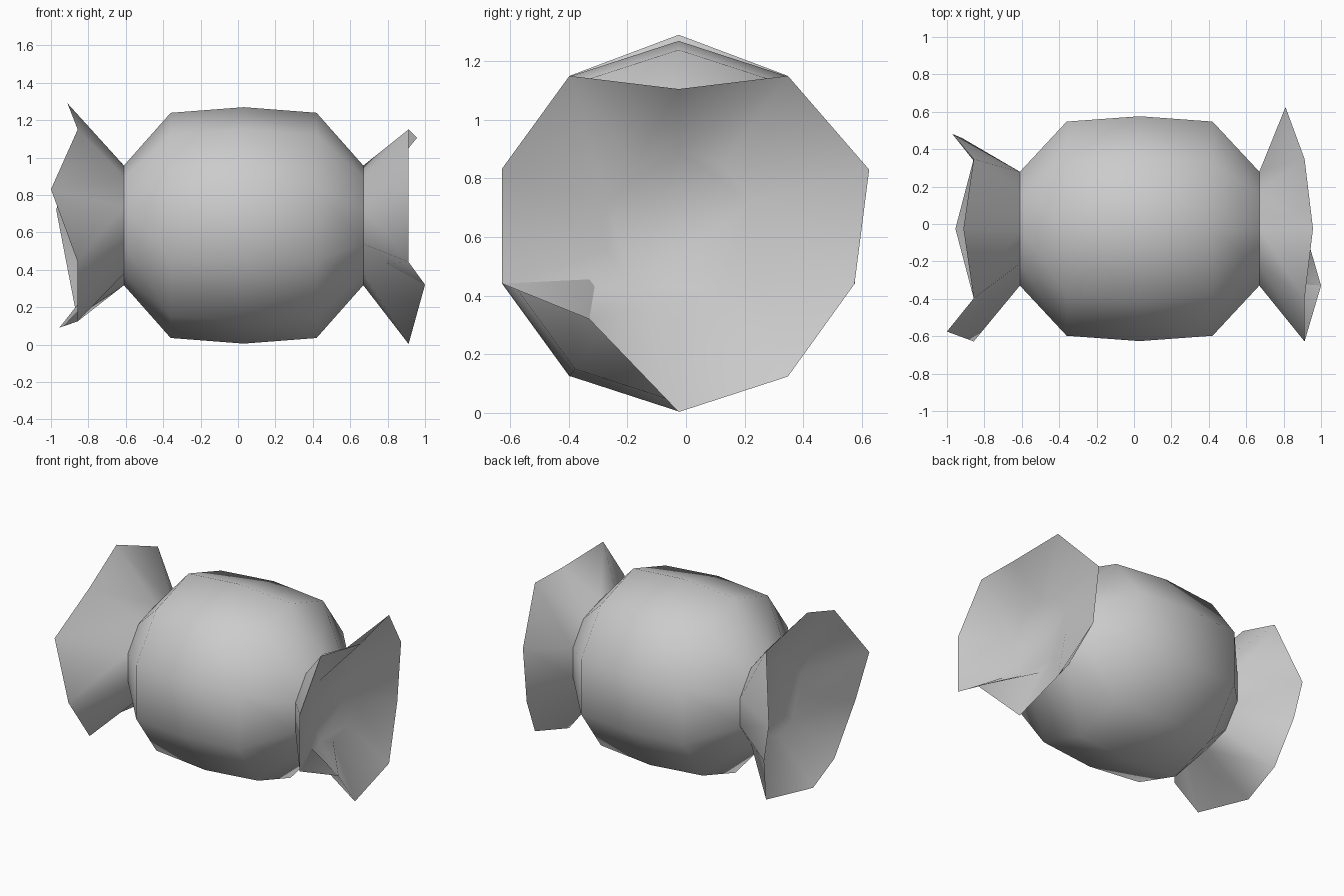
import bpy, bmesh
from math import sin, cos, radians

if "Cube" in bpy.data.objects:
    bpy.data.objects.remove(bpy.data.objects["Cube"])

CY, CZ, N = -0.025, 0.637, 10


def ring_points(x, r):
    # vertex 0 is the top, counting round towards +y
    return [(x, CY + r * sin(radians(36 * i)), CZ + r * cos(radians(36 * i))) for i in range(N)]


def loft(name, rings, cap=False, mirrored=False):
    # skin a row of rings; cap closes the last one
    bm = bmesh.new()
    loops = [[bm.verts.new(p) for p in ring] for ring in rings]
    for i in range(N):
        j = (i + 1) % N
        for a, b in zip(loops, loops[1:]):
            bm.faces.new((a[i], b[i], a[j]))
            bm.faces.new((a[j], b[i], b[j]))
    if cap:
        bm.faces.new(loops[-1][::-1])
    if mirrored:
        bmesh.ops.reverse_faces(bm, faces=bm.faces[:])
    me = bpy.data.meshes.new(name)
    bm.to_mesh(me)
    bm.free()
    ob = bpy.data.objects.new(name, me)
    bpy.context.collection.objects.link(ob)
    bpy.ops.object.select_all(action='DESELECT')
    ob.select_set(True)
    bpy.context.view_layer.objects.active = ob
    bpy.ops.object.shade_smooth_by_angle(angle=radians(75))
    return ob


def wrapper(name, neck_x, rim_x, inner_x, moved):
    # flared end with a few crumpled rim points and a dished inside
    rim = ring_points(rim_x, 0.634)
    for i, p in moved.items():
        rim[i] = p
    loft(name, [ring_points(neck_x, 0.32), rim, ring_points(inner_x, 0.26)],
         cap=True, mirrored=rim_x < 0)


# barrel-shaped sweet
loft("candy_body", [ring_points(x, r) for x, r in
                    ((-0.61, 0.32), (-0.36, 0.602), (0.03, 0.632), (0.42, 0.602), (0.67, 0.32))])

# twisted paper ends
wrapper("wrapper_right", 0.67, 0.912, 0.745, {
    0: (0.957, CY, 1.105),
    2: (0.81, 0.625, 0.83),
    3: (0.816, 0.575, 0.44),
    6: (1.0, -0.33, 0.32),
})
wrapper("wrapper_left", -0.61, -0.857, -0.69, {
    0: (-0.912, CY, 1.29),
    2: (-0.972, 0.482, 0.72),
    3: (-0.92, 0.46, 0.45),
    5: (-0.955, CY, 0.09),
    8: (-1.0, -0.575, 0.83),
})
